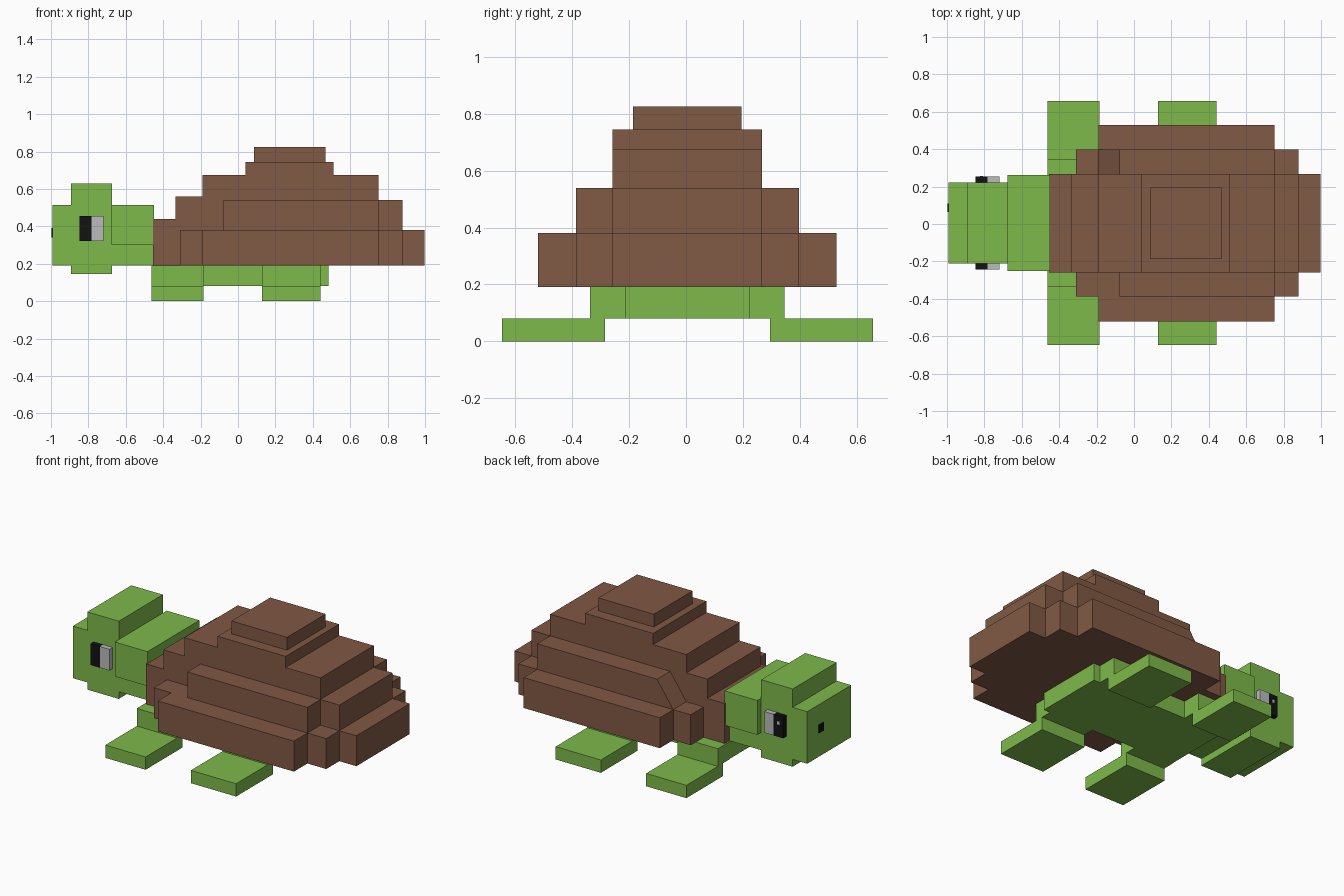
import bpy, bmesh
from mathutils import Vector

if "Cube" in bpy.data.objects:
    bpy.data.objects.remove(bpy.data.objects["Cube"])

CY = 0.005  # centre line of the body in y


def material(name, rgb):
    m = bpy.data.materials.new(name)
    m.diffuse_color = (*rgb, 1)
    m.use_nodes = True
    m.node_tree.nodes["Principled BSDF"].inputs["Base Color"].default_value = m.diffuse_color
    return m


GREEN = material("skin_green", (0.21, 0.49, 0.07))
BROWN = material("shell_brown", (0.22, 0.10, 0.058))
BLACK = material("black", (0.006, 0.006, 0.006))
GREY = material("eye_grey", (0.5, 0.5, 0.5))


def prism(name, mat, points, depth):
    """Extrude a flat outline of 3D points along a depth vector."""
    bm = bmesh.new()
    face = bm.faces.new([bm.verts.new(p) for p in points])
    ext = bmesh.ops.extrude_face_region(bm, geom=[face], use_keep_orig=True)
    verts = [g for g in ext["geom"] if isinstance(g, bmesh.types.BMVert)]
    bmesh.ops.translate(bm, verts=verts, vec=Vector(depth))
    bmesh.ops.recalc_face_normals(bm, faces=bm.faces)
    mesh = bpy.data.meshes.new(name)
    bm.to_mesh(mesh)
    bm.free()
    mesh.materials.append(mat)
    ob = bpy.data.objects.new(name, mesh)
    bpy.context.collection.objects.link(ob)
    return ob


def side_profile(name, mat, xz, y0, y1):
    return prism(name, mat, [(x, CY + y0, z) for x, z in xz], (0, y1 - y0, 0))


def box(name, mat, x, y, z):
    xz = [(x[0], z[0]), (x[1], z[0]), (x[1], z[1]), (x[0], z[1])]
    return side_profile(name, mat, xz, *y)


# Shell rim: stepped outline seen from above
half = [(-0.455, 0.263), (-0.31, 0.263), (-0.31, 0.392), (-0.19, 0.392),
        (-0.19, 0.525), (0.75, 0.525), (0.75, 0.392), (0.88, 0.392),
        (0.88, 0.263), (0.998, 0.263)]
outline = half + [(x, -y) for x, y in reversed(half)]
prism("shell_rim", BROWN, [(x, CY + y, 0.19) for x, y in outline], (0, 0, 0.19))

# Central shell ridge: stepped outline seen from the front
side_profile("shell_ridge", BROWN,
             [(-0.455, 0.38), (-0.455, 0.44), (-0.335, 0.44), (-0.335, 0.56),
              (-0.19, 0.56), (-0.19, 0.675), (0.04, 0.675), (0.04, 0.745),
              (0.51, 0.745), (0.51, 0.675), (0.75, 0.675), (0.75, 0.54),
              (0.88, 0.54), (0.88, 0.38)], -0.263, 0.263)
box("shell_cap", BROWN, (0.085, 0.468), (-0.191, 0.191), (0.745, 0.825))

# Side tiers; the back one has a sloping end
box("shell_side_front", BROWN, (-0.078, 0.75), (-0.392, -0.263), (0.38, 0.54))
side_profile("shell_side_back", BROWN,
             [(-0.19, 0.38), (0.75, 0.38), (0.75, 0.54), (-0.078, 0.54)],
             0.263, 0.392)

# Belly
box("belly", GREEN, (-0.46, 0.485), (-0.22, 0.22), (0.08, 0.19))

# Head and neck
side_profile("head", GREEN,
             [(-0.992, 0.19), (-0.892, 0.19), (-0.892, 0.145), (-0.675, 0.145),
              (-0.675, 0.19), (-0.45, 0.19), (-0.45, 0.30), (-0.675, 0.30),
              (-0.675, 0.63), (-0.892, 0.63), (-0.892, 0.515), (-0.992, 0.515)],
             -0.217, 0.217)
box("neck", GREEN, (-0.675, -0.45), (-0.256, 0.256), (0.30, 0.515))
box("nostril", BLACK, (-0.998, -0.988), (0.06, 0.105), (0.34, 0.39))


def side_range(s, a, b):
    return tuple(sorted((s * a, s * b)))


# Legs, feet and eyes on both sides
for s, side in ((-1, "front"), (1, "back")):
    for x, end in (((-0.463, -0.185), "head_end"), ((0.128, 0.44), "tail_end")):
        box(f"leg_{end}_{side}", GREEN, x, side_range(s, 0.22, 0.342), (0.08, 0.19))
        box(f"foot_{end}_{side}", GREEN, x, side_range(s, 0.29, 0.652), (0, 0.08))
    eye_y = side_range(s, 0.21, 0.248)
    box(f"eye_pupil_{side}", BLACK, (-0.848, -0.783), eye_y, (0.322, 0.455))
    box(f"eye_white_{side}", GREY, (-0.783, -0.718), eye_y, (0.322, 0.455))

# Small glint on the far eye
box("eye_glint", GREY, (-0.824, -0.808), (0.247, 0.251), (0.40, 0.42))
